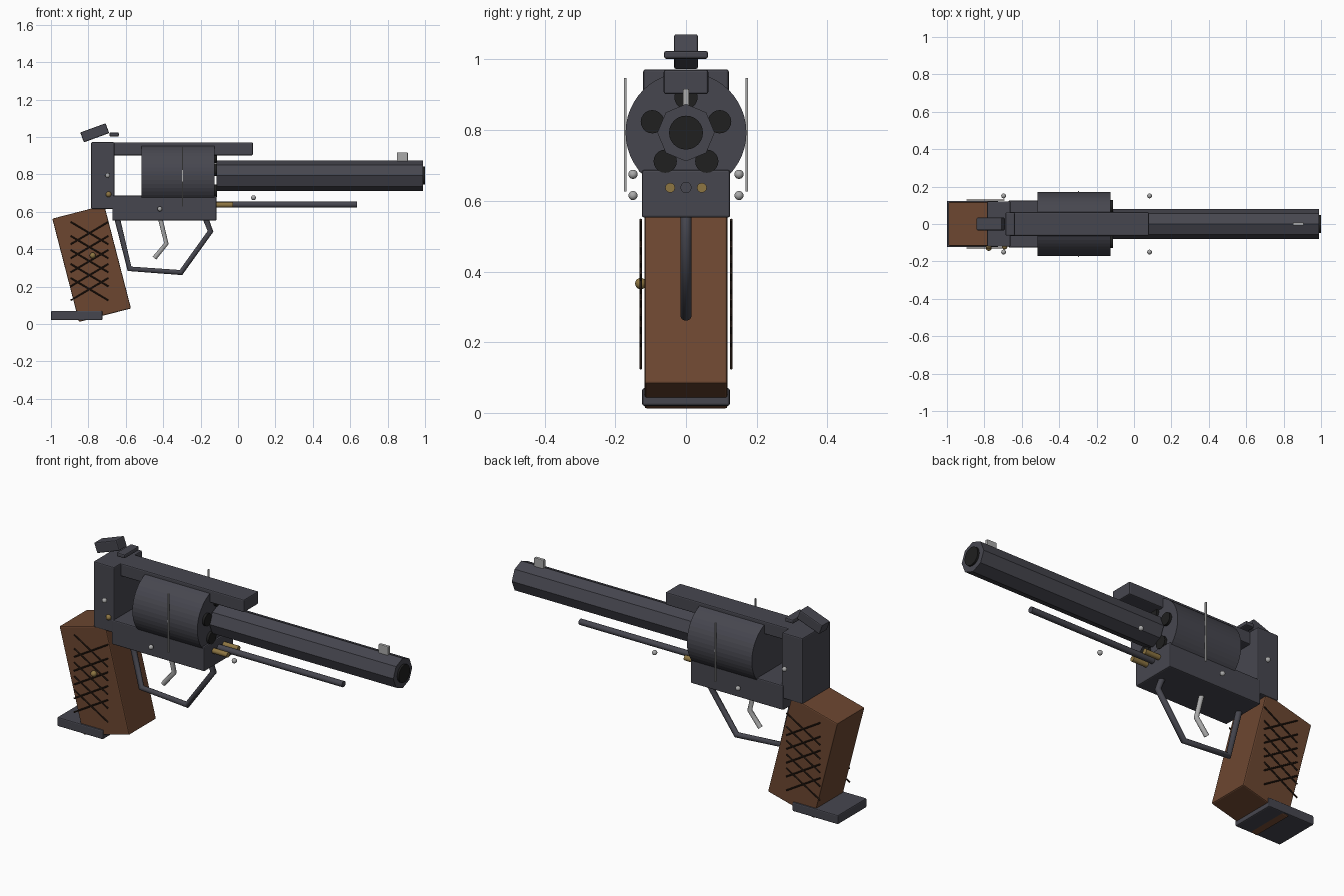
import bpy, math
from mathutils import Vector

if "Cube" in bpy.data.objects:
    bpy.data.objects.remove(bpy.data.objects["Cube"])


def material(name, rgb):
    m = bpy.data.materials.new(name)
    m.diffuse_color = (*rgb, 1)
    m.use_nodes = True
    m.node_tree.nodes["Principled BSDF"].inputs["Base Color"].default_value = m.diffuse_color
    return m


GUNMETAL = material("gunmetal", (0.062, 0.062, 0.078))
WOOD = material("brown wood", (0.150, 0.062, 0.030))
BLACK = material("bore black", (0.014, 0.014, 0.014))
SILVER = material("silver steel", (0.40, 0.40, 0.40))
BRASS = material("brass", (0.27, 0.18, 0.055))
GROOVE = material("dark groove", (0.028, 0.015, 0.009))


def finish(name, mat):
    ob = bpy.context.object
    ob.name = name
    ob.data.materials.append(mat)
    return ob


def box(name, mat, lo, hi, tilt=0, bevel=0.006):
    """Box between two corners, tilted about the y axis through its centre."""
    lo, hi = Vector(lo), Vector(hi)
    bpy.ops.mesh.primitive_cube_add(size=1, location=(lo + hi) / 2)
    ob = bpy.context.object
    ob.scale = hi - lo
    bpy.ops.object.transform_apply(location=False, rotation=False, scale=True)
    ob.rotation_euler.y = math.radians(tilt)
    if bevel:
        mod = ob.modifiers.new("soft edges", 'BEVEL')
        mod.width, mod.segments = bevel, 2
    return finish(name, mat)


def rod(name, mat, a, b, radius, sides=12, smooth=True):
    """Cylinder from a to b; a rod along x has a vertex at the top."""
    a, b = Vector(a), Vector(b)
    d = b - a
    bpy.ops.mesh.primitive_cylinder_add(vertices=sides, radius=radius, depth=d.length,
                                        location=(a + b) / 2)
    bpy.context.object.rotation_euler = d.to_track_quat('Z', 'Y').to_euler()
    if smooth:
        bpy.ops.object.shade_smooth_by_angle(angle=math.radians(40))
    return finish(name, mat)


def ball(name, mat, loc, radius):
    bpy.ops.mesh.primitive_uv_sphere_add(segments=16, ring_count=10, radius=radius, location=loc)
    bpy.ops.object.shade_smooth()
    return finish(name, mat)


def tube(name, mat, points, radius):
    """Round tube through points in the y = 0 plane."""
    cu = bpy.data.curves.new(name, 'CURVE')
    cu.dimensions = '3D'
    cu.bevel_depth, cu.bevel_resolution, cu.use_fill_caps = radius, 3, True
    sp = cu.splines.new('POLY')
    sp.points.add(len(points) - 1)
    for p, (x, z) in zip(sp.points, points):
        p.co = (x, 0, z, 1)
    ob = bpy.data.objects.new(name, cu)
    bpy.context.collection.objects.link(ob)
    cu.materials.append(mat)


AXIS = 0.793  # height of the bore

# Frame
box("rear_frame", GUNMETAL, (-0.785, -0.121, 0.615), (-0.66, 0.121, 0.972))
box("top_strap", GUNMETAL, (-0.68, -0.063, 0.902), (0.08, 0.063, 0.971))
box("lower_frame", GUNMETAL, (-0.672, -0.125, 0.553), (-0.115, 0.125, 0.687))

# Cylinder with five chambers
rod("cylinder", GUNMETAL, (-0.515, 0, AXIS), (-0.125, 0, AXIS), 0.171, 48, False)
for i in range(5):
    a = math.radians(90 + 72 * i)
    y, z = 0.1 * math.cos(a), AXIS + 0.1 * math.sin(a)
    rod(f"chamber_{i + 1}", BLACK, (-0.16, y, z), (-0.112, y, z), 0.033, 20)

# Barrel, muzzle and front sight
rod("barrel", GUNMETAL, (-0.115, 0, AXIS), (0.99, 0, AXIS), 0.081, 8, False)
rod("muzzle_bore", BLACK, (0.96, 0, AXIS), (1.0, 0, AXIS), 0.048, 24)
box("front_sight", SILVER, (0.85, -0.009, 0.862), (0.908, 0.009, 0.917), bevel=0.004)

# Ejector rod and brass fittings
rod("ejector_rod", GUNMETAL, (-0.115, 0, 0.638), (0.635, 0, 0.638), 0.016)
for s in (-1, 1):
    rod("brass_fitting", BRASS, (-0.125, 0.045 * s, 0.637), (-0.027, 0.045 * s, 0.637), 0.014)

# Hammer and rear sight
box("hammer", GUNMETAL, (-0.838, -0.034, 0.994), (-0.694, 0.034, 1.05), tilt=-20)
box("rear_sight", GUNMETAL, (-0.687, -0.062, 1.002), (-0.637, 0.062, 1.024))

# Grip and butt plate
box("grip", WOOD, (-0.926, -0.117, 0.038), (-0.639, 0.117, 0.608), tilt=-14.5)
box("butt_plate", GUNMETAL, (-1.0, -0.124, 0.02), (-0.725, 0.124, 0.07))

# Trigger guard and trigger
tube("trigger_guard", GUNMETAL,
     [(-0.645, 0.56), (-0.58, 0.295), (-0.305, 0.275), (-0.147, 0.495), (-0.172, 0.56)], 0.016)
tube("trigger", SILVER, [(-0.415, 0.56), (-0.383, 0.43), (-0.447, 0.352)], 0.013)

# Details on both sides
for s in (-1, 1):
    # Crossed grip grooves
    for i in range(5):
        zc = 0.486 - 0.075 * i
        for d in (-0.06, 0.06):
            rod("grip_groove", GROOVE, (-0.895, 0.128 * s, zc - d),
                (-0.693, 0.128 * s, zc + d), 0.004, 6)
    # Screws
    for x, z in ((0.083, 0.675), (-0.418, 0.615), (-0.697, 0.794)):
        ball("screw", SILVER, (x, 0.15 * s, z), 0.013)
    # Cylinder side pin
    box("side_pin", SILVER, (-0.3, 0.172 * s - 0.004, 0.627),
        (-0.293, 0.172 * s + 0.004, 0.947), bevel=0)

# Brass studs on the near side
ball("grip_stud", BRASS, (-0.777, -0.128, 0.366), 0.016)
ball("frame_stud", BRASS, (-0.692, -0.121, 0.693), 0.015)
